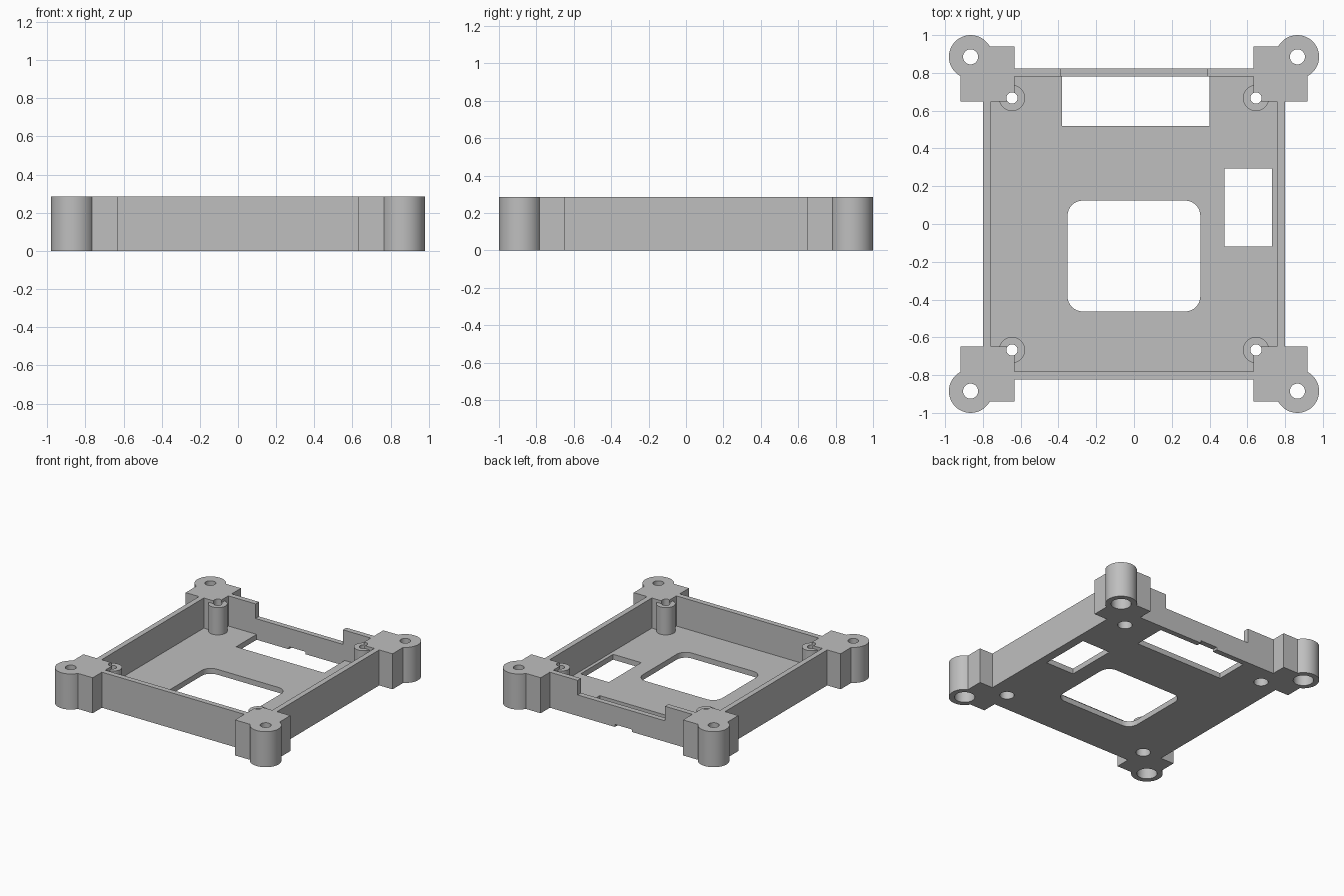
import bpy, bmesh
from math import radians, cos, sin, pi

cube = bpy.data.objects.get("Cube")
if cube:
    bpy.data.objects.remove(cube, do_unlink=True)

HEIGHT, FLOOR, WALL = 0.285, 0.043, 0.043
EPS = 0.05  # overshoot of cutters

grey = bpy.data.materials.new("plain grey")
grey.use_nodes = True
grey.diffuse_color = (0.52, 0.52, 0.52, 1)
grey.node_tree.nodes["Principled BSDF"].inputs["Base Color"].default_value = (0.52, 0.52, 0.52, 1)


def prism(name, outline, z0, z1):
    """Extrude a flat outline from z0 to z1."""
    bm = bmesh.new()
    face = bm.faces.new([bm.verts.new((x, y, z0)) for x, y in outline])
    top = bmesh.ops.extrude_face_region(bm, geom=[face])["geom"]
    bmesh.ops.translate(bm, vec=(0, 0, z1 - z0),
                        verts=[v for v in top if isinstance(v, bmesh.types.BMVert)])
    bmesh.ops.recalc_face_normals(bm, faces=bm.faces)
    mesh = bpy.data.meshes.new(name)
    bm.to_mesh(mesh)
    bm.free()
    mesh.materials.append(grey)
    ob = bpy.data.objects.new(name, mesh)
    bpy.context.collection.objects.link(ob)
    return ob


def box(name, x0, x1, y0, y1, z0, z1):
    return prism(name, [(x0, y0), (x1, y0), (x1, y1), (x0, y1)], z0, z1)


def cylinder(name, x, y, r, z0, z1, n=48):
    return prism(name, [(x + r * cos(2 * pi * i / n), y + r * sin(2 * pi * i / n))
                        for i in range(n)], z0, z1)


def rounded(name, x0, x1, y0, y1, r, z0, z1, n=8):
    corners = [(x1 - r, y1 - r), (x0 + r, y1 - r), (x0 + r, y0 + r), (x1 - r, y0 + r)]
    pts = [(cx + r * cos(pi / 2 * (k + i / n)), cy + r * sin(pi / 2 * (k + i / n)))
           for k, (cx, cy) in enumerate(corners) for i in range(n + 1)]
    return prism(name, pts, z0, z1)


def combine(target, tool, operation):
    """Apply a boolean and discard the tool."""
    mod = target.modifiers.new("bool", "BOOLEAN")
    mod.operation, mod.solver, mod.object = operation, "EXACT", tool
    graph = bpy.context.evaluated_depsgraph_get()
    mesh = bpy.data.meshes.new_from_object(target.evaluated_get(graph))
    target.modifiers.clear()
    target.data = mesh
    bpy.data.objects.remove(tool, do_unlink=True)


def add(tool):
    combine(tray, tool, "UNION")


def cut(tool):
    combine(tray, tool, "DIFFERENCE")


# Open tray: floor and four walls
X, Y = 0.80, 0.823
tray = box("mounting_tray", -X, X, -Y, Y, 0, HEIGHT)
cut(box("cavity", -X + WALL, X - WALL, -Y + WALL, Y - WALL, FLOOR, HEIGHT + EPS))

# Corner blocks, screw bosses and board standoffs
signs = [(sx, sy) for sx in (-1, 1) for sy in (-1, 1)]
for sx, sy in signs:
    xs, ys = sorted((sx * 0.632, sx * 0.918)), sorted((sy * 0.648, sy * 0.94))
    add(box("corner_block", *xs, *ys, 0, HEIGHT))
    add(cylinder("boss", sx * 0.865, sy * 0.885, 0.115, 0, HEIGHT))
    add(cylinder("standoff", sx * 0.646, sy * 0.667, 0.069, FLOOR / 2, 0.262))

# Screw holes, wider from below
for sx, sy in signs:
    for x, y, r, wide, depth in ((0.865, 0.885, 0.04, 0.074, 0.14),
                                 (0.646, 0.667, 0.03, 0.053, 0.12)):
        cut(cylinder("screw_hole", sx * x, sy * y, r, -EPS, HEIGHT + EPS, 32))
        cut(cylinder("counterbore", sx * x, sy * y, wide, -EPS, depth, 32))

# Floor openings
cut(rounded("centre_opening", -0.352, 0.351, -0.463, 0.124, 0.08, -EPS, FLOOR + EPS))
cut(box("side_opening", 0.48, 0.73, -0.118, 0.293, -EPS, FLOOR + EPS))
cut(box("rear_opening", -0.381, 0.401, 0.52, Y - WALL, -EPS, FLOOR + EPS))

# Rear wall: wide notch from the top and a small slot at the bottom
cut(box("rear_notch", -0.39, 0.386, Y - WALL - EPS, Y + EPS, 0.168, HEIGHT + EPS))
cut(box("rear_slot", -0.095, 0.055, Y - WALL - EPS, Y + EPS, -EPS, 0.02))

bpy.ops.object.select_all(action="DESELECT")
tray.select_set(True)
bpy.context.view_layer.objects.active = tray
bpy.ops.object.shade_smooth_by_angle(angle=radians(30))
